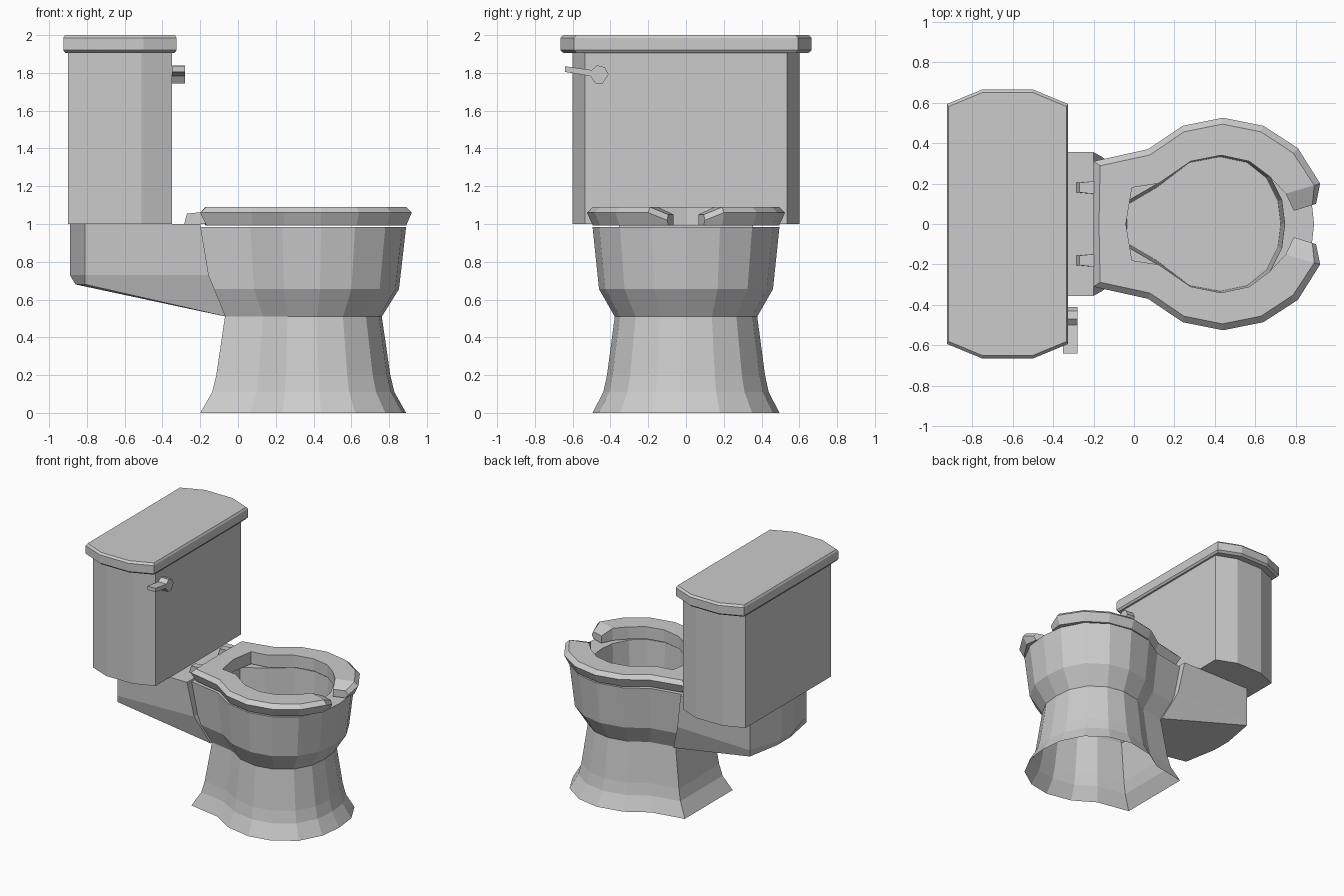
import bpy, bmesh

if "Cube" in bpy.data.objects:
    bpy.data.objects.remove(bpy.data.objects["Cube"])


def loft(name, rings, cap_start=True, cap_end=True, closed=True):
    """Skin a list of equal-length point rings with flat quads."""
    bm = bmesh.new()
    vs = [[bm.verts.new(p) for p in r] for r in rings]
    n = len(rings[0])
    for a, b in zip(vs, vs[1:]):
        for i in range(n if closed else n - 1):
            j = (i + 1) % n
            bm.faces.new((a[i], a[j], b[j], b[i]))
    if cap_start:
        bm.faces.new(vs[0][::-1])
    if cap_end:
        bm.faces.new(vs[-1])
    bmesh.ops.recalc_face_normals(bm, faces=bm.faces)
    me = bpy.data.meshes.new(name)
    bm.to_mesh(me)
    bm.free()
    ob = bpy.data.objects.new(name, me)
    bpy.context.collection.objects.link(ob)
    return ob


def mirrored(half):
    """Full plan outline from its +y half (points on y = 0 are not doubled)."""
    return half + [(x, -y) for x, y in reversed(half) if y > 0]


def ring(outline, z, sx=1.0, sy=1.0, cx=0.0):
    return [(cx + (x - cx) * sx, y * sy, z) for x, y in outline]


# Bowl and flared pedestal: one outline scaled up the height, open underneath
plan = mirrored([(-.20, .30), (.065, .35), (.235, .455), (.44, .495),
                 (.62, .46), (.78, .35), (.87, .18), (.89, 0)])
hole = mirrored([(-.055, .10), (.10, .19), (.27, .32), (.43, .35),
                 (.57, .32), (.67, .24), (.73, .12), (.745, 0)])
steps = [(0, 1), (.11, .885), (.20, .845), (.51, .762), (.655, .93), (.985, 1)]
rings = [ring(plan, z, s, s, .35) for z, s in steps]
rings += [ring(hole, .985), ring(hole, .60, .95, .95, .35)]
loft("bowl_and_pedestal", rings, cap_start=False)

# Wedge-shaped shelf that carries the tank
loft("tank_shelf", [
    ring(mirrored([(-.065, .25), ]), .51)[:1]
    + [(-.81, .355, .68), (-.86, .08, .68), (-.86, -.08, .68), (-.81, -.355, .68), (-.065, -.25, .51)],
    ring(mirrored([(-.155, .33), (-.81, .355), (-.89, .08)]), .73),
    ring(mirrored([(-.20, .355), (-.81, .355), (-.89, .08)]), 1.0)])

# Tank and lid share an eight-sided outline
tank = mirrored([(-.90, .535), (-.74, .60), (-.51, .60), (-.35, .535)])
loft("tank", [ring(tank, 1.0), ring(tank, 1.91)])
loft("tank_lid", [ring(tank, z, sx, sy, -.625) for z, sx, sy in
                  [(1.905, 1.05, 1.08), (1.92, 1.09, 1.108),
                   (1.985, 1.09, 1.108), (2.0, 1.06, 1.085)]])

# Open-front seat: cross-sections between outer and inner edges
outer = [(-.20, 0), (-.20, .31), (.07, .37), (.24, .485), (.44, .525),
         (.64, .485), (.81, .375), (.92, .20), (.90, .10)]
inner = [(-.04, 0), (-.01, .18), (.12, .20), (.28, .31), (.43, .34),
         (.57, .31), (.67, .235), (.75, .15), (.79, .065)]


def seat_section(o, i, top, side):
    def at(t, z):
        return (o[0] + (i[0] - o[0]) * t, side * (o[1] + (i[1] - o[1]) * t), z)
    mid = top - .03
    return [at(.17, .993), at(0, mid), at(.17, top), at(1, top), at(1, .993)]


tops = [1.09] * 8 + [1.05]
sections = [seat_section(o, i, t, 1) for o, i, t in zip(outer, inner, tops)]
other = [seat_section(o, i, t, -1) for o, i, t in zip(outer, inner, tops)]
loft("seat", other[:0:-1] + sections)

# Two seat hinges
for label, y in (("left", .18), ("right", -.18)):
    loft("seat_hinge_" + label, [
        [(-.285, y - .024, 1.0), (-.285, y + .024, 1.0),
         (-.27, y + .024, 1.055), (-.27, y - .024, 1.055)],
        [(-.17, y - .034, 1.0), (-.17, y + .034, 1.0),
         (-.17, y + .034, 1.065), (-.17, y - .034, 1.065)]])

# Flush lever on the tank face
lever = [(-.64, 1.835), (-.64, 1.805), (-.505, 1.783), (-.48, 1.745),
         (-.44, 1.745), (-.41, 1.79), (-.43, 1.83), (-.47, 1.84), (-.50, 1.815)]
loft("flush_lever", [[(x, y, z) for y, z in lever] for x in (-.35, -.28)])
